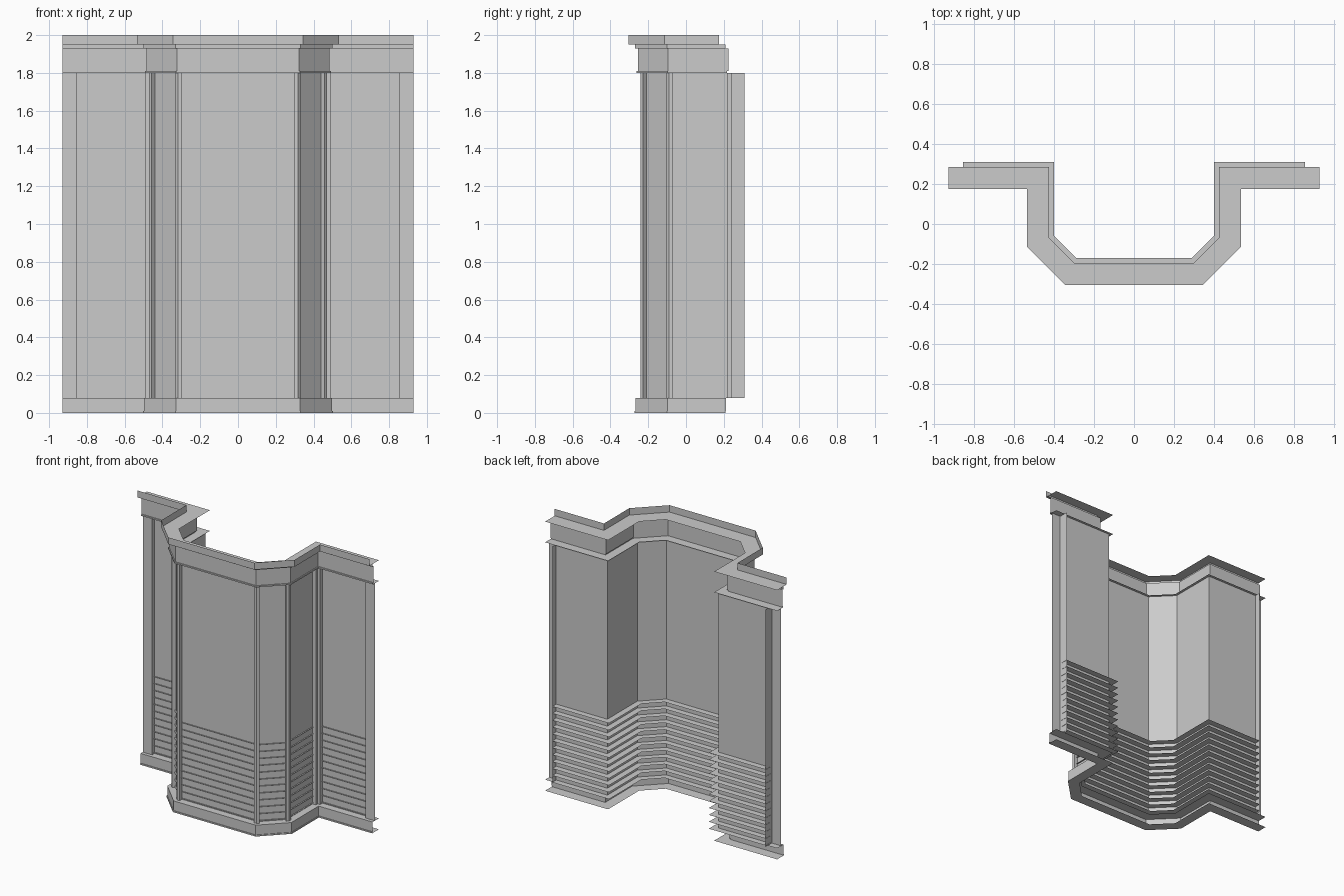
import bpy
from mathutils import Vector

if "Cube" in bpy.data.objects:
    bpy.data.objects.remove(bpy.data.objects["Cube"])

TAN = 0.4142          # mitre shift at the 45 degree corners
ZB, ZT = 0.08, 1.80   # wall bottom and top


def plan(d, end=0.93):
    """Plan outline of the bay, pushed outward by d."""
    left = [(-end, 0.235 - d), (-0.475 - d, 0.235 - d),
            (-0.475 - d, -0.09 - TAN * d), (-0.32 - TAN * d, -0.245 - d)]
    return left + [(-x, y) for x, y in reversed(left)]


def make(name, rows):
    """Flat-shaded sheet through rows of points."""
    n = len(rows[0])
    verts = [p for row in rows for p in row]
    faces = [(r * n + i, r * n + i + 1, (r + 1) * n + i + 1, (r + 1) * n + i)
             for r in range(len(rows) - 1) for i in range(n - 1)]
    me = bpy.data.meshes.new(name)
    me.from_pydata(verts, [], faces)
    me.update()
    ob = bpy.data.objects.new(name, me)
    bpy.context.collection.objects.link(ob)
    return ob


def sweep(name, profile, end=0.93):
    """Sweep a (outset, height) profile along the bay outline."""
    return make(name, [[(x, y, z) for x, y in plan(d, end)] for d, z in profile])


def upright(name, line):
    """Raise a plan polyline to wall height."""
    return make(name, [[(p[0], p[1], z) for p in line] for z in (ZB, ZT)])


# recessed wall and mouldings
sweep("wall_panel", [(-0.03, ZB), (-0.03, ZT)], 0.855)
sweep("base_moulding", [(-0.05, 0), (0.027, 0), (0.027, 0.01), (0.022, 0.01),
                        (0.022, ZB), (-0.05, ZB)])
sweep("frieze", [(-0.05, ZT), (0.017, ZT), (0.017, 1.81), (0.01, 1.81),
                 (0.01, 1.93), (0.025, 1.93), (0.025, 1.95)])
sweep("crown", [(-0.05, 1.95), (0.06, 1.95), (0.06, 2.0)])

# narrow trims folded round each corner
front = [Vector(p) for p in plan(-0.003)]
W = 0.02
for i in range(1, 7):
    a = (front[i] - front[i - 1]).normalized()
    b = (front[i + 1] - front[i]).normalized()
    na, nb = Vector((a.y, -a.x)), Vector((b.y, -b.x))
    p, q = front[i] - a * W, front[i] + b * W
    upright("corner_trim", [p - na * 0.027, p, front[i], q, q - nb * 0.027])

# end posts with deep returns
for s in (-1, 1):
    upright("end_post", [(s * 0.93, 0.238), (s * 0.855, 0.238), (s * 0.855, 0.31)])

# horizontal slats across the lower wall
for k in range(12):
    z = 0.09 + 0.05 * k
    sweep("slat", [(-0.02, z), (-0.075, z)], 0.857)
